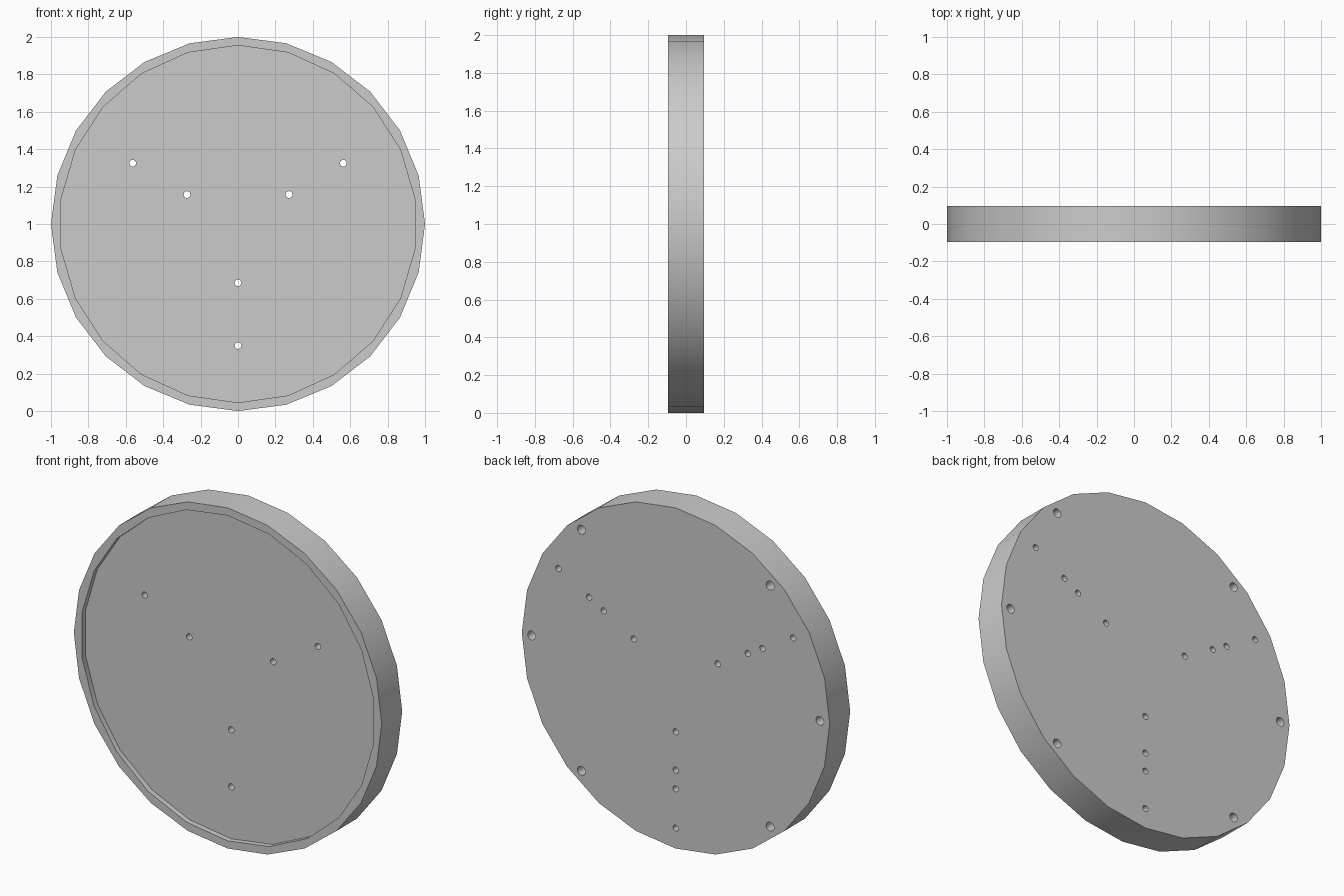
import bpy, bmesh
from math import sin, cos, radians
from mathutils import Matrix

if "Cube" in bpy.data.objects:
    bpy.data.objects.remove(bpy.data.objects["Cube"])

HALF = 0.095      # half thickness of the disc
CZ = 1.0          # height of the disc centre


def add_prism(bm, radius, sides, y0, y1, x=0.0, z=CZ):
    """Regular prism along y, first corner pointing up."""
    rings = []
    for y in (y0, y1):
        rings.append([bm.verts.new((x + radius * sin(radians(360 * i / sides)), y,
                                    z + radius * cos(radians(360 * i / sides))))
                      for i in range(sides)])
    a, b = rings
    bm.faces.new(a)
    bm.faces.new(b[::-1])
    for i in range(sides):
        j = (i + 1) % sides
        bm.faces.new((a[j], a[i], b[i], b[j]))


def finish(bm, name):
    bmesh.ops.recalc_face_normals(bm, faces=bm.faces)
    mesh = bpy.data.meshes.new(name)
    bm.to_mesh(mesh)
    bm.free()
    ob = bpy.data.objects.new(name, mesh)
    bpy.context.collection.objects.link(ob)
    return ob


# Disc body
bm = bmesh.new()
add_prism(bm, 1.0, 24, -HALF, HALF)
disc = finish(bm, "disc_plate")

# Shallow recess in the front
bm = bmesh.new()
add_prism(bm, 0.955, 22, -HALF - 0.1, -HALF + 0.032)
recess = finish(bm, "recess_cutter")

# Drilled holes
bm = bmesh.new()


def drill(dist, angle, radius, depth):
    a = radians(angle)
    add_prism(bm, radius, 16, HALF - depth, HALF + 0.1,
              dist * cos(a), CZ + dist * sin(a))


for arm in (30, 150, 270):
    for dist in (0.315, 0.65):       # through holes
        drill(dist, arm, 0.018, 0.4)
    for dist in (0.54, 0.88):        # blind holes, back only
        drill(dist, arm, 0.018, 0.1)
for angle in (0, 49.1, 130.9, 180, 229.1, 310.9):   # larger rim holes, back only
    drill(0.936, angle, 0.026, 0.1)
holes = finish(bm, "hole_cutter")

# Cut and shade
bpy.context.view_layer.objects.active = disc
disc.select_set(True)
for cutter in (recess, holes):
    mod = disc.modifiers.new(cutter.name, 'BOOLEAN')
    mod.operation = 'DIFFERENCE'
    mod.solver = 'EXACT'
    mod.object = cutter
    bpy.ops.object.modifier_apply(modifier=mod.name)
    bpy.data.objects.remove(cutter)
bpy.ops.object.shade_smooth_by_angle(angle=radians(30))
